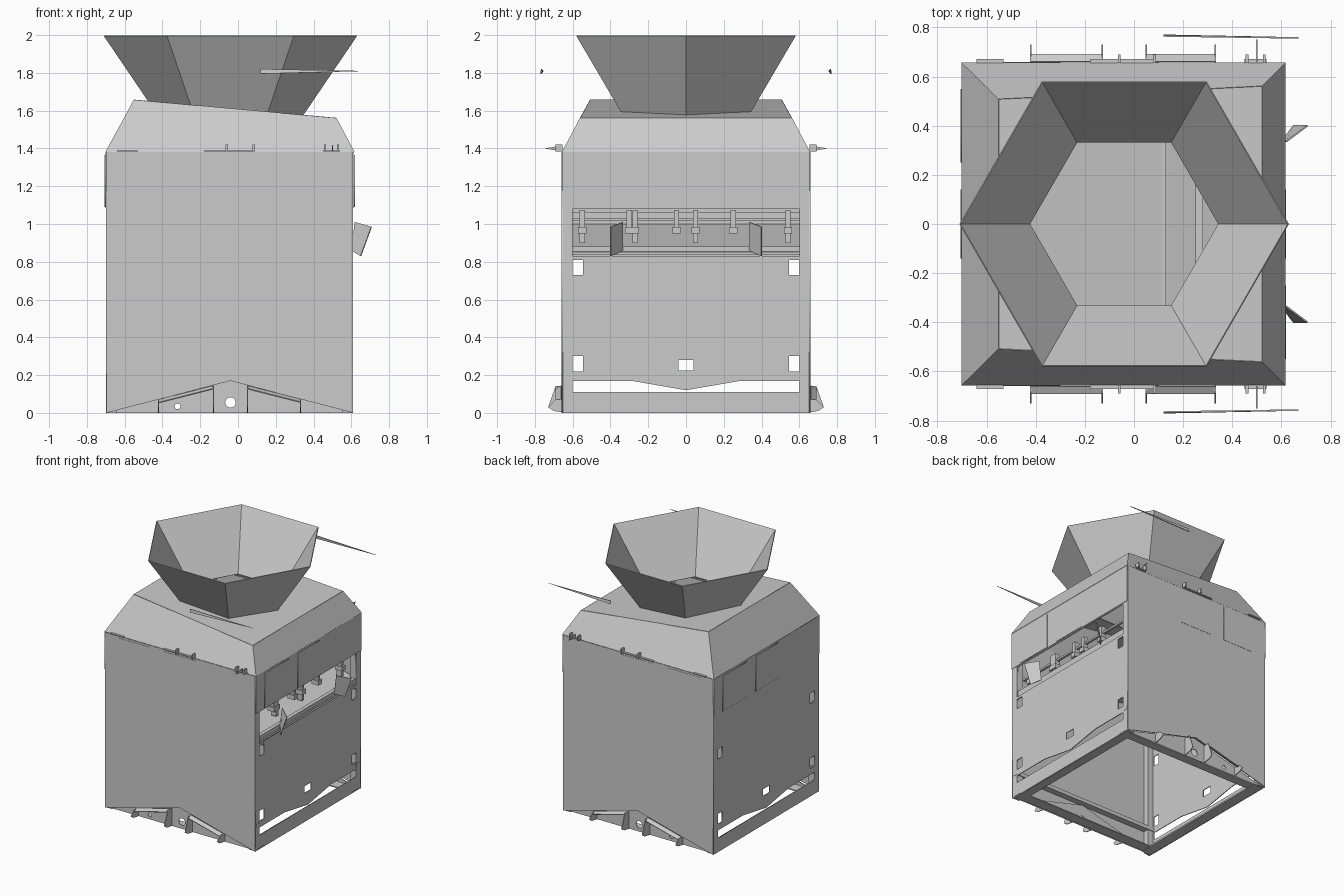
import bpy, bmesh, math
from mathutils import Matrix, Vector

cube = bpy.data.objects.get("Cube")
if cube:
    bpy.data.objects.remove(cube, do_unlink=True)

steel = bpy.data.materials.new("light grey steel")
steel.diffuse_color = (0.6, 0.6, 0.6, 1)
steel.use_nodes = True
steel.node_tree.nodes["Principled BSDF"].inputs["Base Color"].default_value = (0.6, 0.6, 0.6, 1)

X0, X1, Y = -0.695, 0.61, 0.655      # body walls
EAVE, MID = 1.38, -0.04              # wall top, centre line of the hopper
FACE_X = Matrix(((0, 0, 1, 0), (1, 0, 0, 0), (0, 1, 0, 0), (0, 0, 0, 1)))   # (y, z) outlines
FACE_Y = Matrix(((1, 0, 0, 0), (0, 0, -1, 0), (0, 1, 0, 0), (0, 0, 0, 1)))  # (x, z) outlines


def add(name, mesh):
    mesh.materials.clear()
    mesh.materials.append(steel)
    ob = bpy.data.objects.new(name, mesh)
    bpy.context.collection.objects.link(ob)
    return ob


def surface(name, verts, faces, thick=0.006):
    mesh = bpy.data.meshes.new(name)
    mesh.from_pydata(verts, [], faces)
    bm = bmesh.new()
    bm.from_mesh(mesh)
    bmesh.ops.recalc_face_normals(bm, faces=bm.faces)
    bm.to_mesh(mesh)
    bm.free()
    ob = add(name, mesh)
    mod = ob.modifiers.new("sheet", "SOLIDIFY")
    mod.thickness, mod.offset = thick, 0
    return ob


def sheet(name, loops, matrix, thick=0.003):
    """Flat plate: first loop is the outline, the others are holes."""
    curve = bpy.data.curves.new(name, "CURVE")
    curve.dimensions, curve.fill_mode, curve.extrude = "2D", "BOTH", thick
    for loop in loops:
        spline = curve.splines.new("POLY")
        spline.points.add(len(loop) - 1)
        for point, (u, v) in zip(spline.points, loop):
            point.co = (u, v, 0, 1)
        spline.use_cyclic_u = True
    temp = bpy.data.objects.new("temp", curve)
    bpy.context.collection.objects.link(temp)
    bpy.context.view_layer.update()
    mesh = bpy.data.meshes.new_from_object(temp.evaluated_get(bpy.context.evaluated_depsgraph_get()))
    bpy.data.objects.remove(temp)
    mesh.transform(matrix)
    mesh.name = name
    return add(name, mesh)


def box(name, x, y, z):
    mesh = bpy.data.meshes.new(name)
    bm = bmesh.new()
    bmesh.ops.create_cube(bm, size=1)
    for v in bm.verts:
        v.co = [r[0] + (c + 0.5) * (r[1] - r[0]) for c, r in zip(v.co, (x, y, z))]
    bm.to_mesh(mesh)
    bm.free()
    return add(name, mesh)


def rect(u0, u1, v0, v1):
    return [(u0, v0), (u1, v0), (u1, v1), (u0, v1)]


def ring(u, v, r, n, squash=1):
    return [(u + r * math.cos(math.tau * i / n), v + squash * r * math.sin(math.tau * i / n)) for i in range(n)]


def roof_z(x):
    return 1.606 - 0.09 * x


def hopper_radius(z):
    return 0.385 + (z - 1.58) / 0.42 * 0.285


# Side walls: window on the left wall, slots right through both
slots = [rect(s - 0.027, s + 0.027, z, z + 0.08) for s in (-0.573, 0.573) for z in (0.22, 0.73)]
slots.append(rect(-0.04, 0.04, 0.225, 0.28))
gap = [(-0.6, 0.11), (0.6, 0.11), (0.6, 0.17), (0.29, 0.17), (0, 0.12), (-0.29, 0.17), (-0.6, 0.17)]
wall = rect(-Y, Y, 0, EAVE)
window = rect(-0.6, 0.6, 0.83, 1.08)
sheet("left_wall", [wall, gap, window] + slots, Matrix.Translation((X1 - 0.005, 0, 0)) @ FACE_X)
sheet("right_wall", [wall, gap] + slots, Matrix.Translation((X0, 0, 0)) @ FACE_X)
for name, x in (("left", X1 + 0.003), ("right", X0 - 0.005)):
    place = Matrix.Translation((x, 0, 0)) @ FACE_X
    sheet(name + "_upper_cover", [rect(-Y, Y, 1.085, EAVE)], place, 0.002)
    for i, (a, b) in enumerate(((-0.55, -0.25), (-0.14, 0.14))):
        s = 1 if x > 0 else -1
        sheet(f"{name}_hatch_{i}", [rect(min(a * s, b * s), max(a * s, b * s), 1.09, 1.365)],
              Matrix.Translation((0.004 * s, 0, 0)) @ place, 0.002)

# Front and back: notched walls, skirts, fins and fittings
notch = [(X0, 0), (MID, 0.17), (X1, 0), (X1, EAVE), (X0, EAVE)]
for name, s in (("front", -1), ("back", 1)):
    at = lambda y: Matrix.Translation((0, s * y, 0)) @ FACE_Y
    sheet(name + "_wall", [notch], at(Y))
    sheet(name + "_skirt", [[(X0, 0), (X1, 0), (MID, 0.175)], ring(MID, 0.055, 0.028, 12),
                            ring(-0.32, 0.035, 0.016, 8)], at(Y - 0.02))
    for i, (a, b) in enumerate(((-0.58, -0.3), (-0.18, 0.1))):
        sheet(f"{name}_hatch_{i}", [rect(a, b, 1.09, 1.365)], at(Y + 0.003), 0.002)
    for i, x in enumerate((-0.42, -0.13, 0.05, 0.33)):
        top = 0.165 * (1 - abs(x - MID) / 0.65)
        surface(f"{name}_fin_{i}", [(x, s * 0.64, 0), (x, s * 0.7, 0.01), (x, s * 0.73, 0.03),
                                    (x, s * 0.69, top), (x, s * 0.64, top)], [(0, 1, 2, 3, 4)])
    for i, (a, b) in enumerate(((-0.42, -0.13), (0.05, 0.33))):
        za, zb = [0.165 * (1 - abs(x - MID) / 0.65) for x in (a, b)]
        surface(f"{name}_lip_{i}", [(a, s * 0.66, za), (b, s * 0.66, zb),
                                    (b, s * 0.69, zb - 0.015), (a, s * 0.69, za - 0.015)], [(0, 1, 2, 3)])
    for i, (a, b) in enumerate(((-0.64, -0.53), (-0.18, 0.09), (0.45, 0.54))):
        ys = sorted((s * 0.655, s * 0.672))
        box(f"{name}_rail_{i}", (a, b), ys, (1.383, 1.39))
    for i, x in enumerate((-0.06, 0.083, 0.46, 0.53)):
        box(f"{name}_hook_{i}", (x - 0.006, x + 0.006), sorted((s * 0.655, s * 0.69)), (1.385, 1.42))
    surface(name + "_hook_point", [(0.5, s * 0.66, 1.385), (0.5, s * 0.66, 1.415), (0.5, s * 0.75, 1.4)], [(0, 1, 2)])
    # Loose blade beside the hopper
    surface(name + "_blade", [(0.12, s * 0.768, 1.795), (0.12, s * 0.765, 1.82), (0.67, s * 0.757, 1.81)], [(0, 1, 2)])
    # Bottom flange, inner beams and corner posts
    box(name + "_bottom_flange", (X0, X1), sorted((s * 0.55, s * 0.635)), (0.004, 0.012))
    box(name + "_inner_beam", (X0, X1), sorted((s * 0.6, s * 0.65)), (0.18, 0.21))
    for side, a, b in (("left", 0.55, 0.6), ("right", -0.69, -0.64)):
        box(f"{name}_{side}_post", (a, b), sorted((s * 0.605, s * 0.65)), (0.0, EAVE))
for name, a, b in (("left", 0.53, 0.6), ("right", -0.69, -0.61)):
    box(name + "_bottom_flange", (a, b), (-0.64, 0.64), (0.0, 0.012))

# Sloping hood
low = [(X0 - 0.005, -Y, EAVE), (X1 + 0.005, -Y, EAVE), (X1 + 0.005, Y, EAVE), (X0 - 0.005, Y, EAVE)]
high = [(-0.55, -0.507, roof_z(-0.55)), (0.52, -0.56, roof_z(0.52)),
        (0.52, 0.56, roof_z(0.52)), (-0.55, 0.507, roof_z(-0.55))]
surface("hood_sides", low + high, [(i, (i + 1) % 4, 4 + (i + 1) % 4, 4 + i) for i in range(4)])
hole = []
for i in range(6):
    d = Vector((math.cos(math.tau * i / 6), math.sin(math.tau * i / 6)))
    r = 0.43
    for _ in range(6):
        r = hopper_radius(roof_z(MID + r * d.x))
    hole.append((MID + r * d.x, r * d.y))
roof = sheet("hood_roof", [[p[:2] for p in high], hole], Matrix())
for v in roof.data.vertices:
    v.co.z += roof_z(v.co.x)

# Six-sided hopper
rims = [(x, y, z) for z in (1.58, 1.997) for x, y in ring(MID, 0, hopper_radius(z), 6)]
surface("hopper", rims, [(i, (i + 1) % 6, 6 + (i + 1) % 6, 6 + i) for i in range(6)])

# Inner chute below the hopper
surface("chute_upper", [(X0, -0.64, 1.25), (0.12, -0.64, 1.05), (0.12, 0.64, 1.05), (X0, 0.64, 1.25)], [(0, 1, 2, 3)])
surface("chute_lower", [(0.12, -0.64, 1.0), (0.6, -0.64, 0.85), (0.6, 0.64, 0.85), (0.12, 0.64, 1.0)], [(0, 1, 2, 3)])
box("chute_lip", (0.115, 0.13), (-0.64, 0.64), (0.99, 1.06))

# Window sill, shaft, hangers and deflector flaps
box("window_sill", (0.57, 0.6), (-0.6, 0.6), (0.835, 0.88))
box("shaft", (0.5, 0.52), (-0.64, 0.64), (1.015, 1.03))
box("window_header", (0.25, 0.28), (-0.64, 0.64), (1.06, 1.1))
for i, y in enumerate((-0.55, -0.3, -0.27, -0.05, 0.05, 0.25, 0.54)):
    box(f"hanger_{i}", (0.49, 0.53), (y - 0.014, y + 0.014), (0.96 if i % 2 else 0.9, 1.075))
    box(f"hanger_foot_{i}", (0.48, 0.54), (y - 0.022, y + 0.022), (0.95, 0.985))
for name, s in (("front", -1), ("back", 1)):
    surface(name + "_flap", [(0.62, s * 0.335, 1.01), (0.707, s * 0.4, 0.985),
                             (0.65, s * 0.4, 0.83), (0.6, s * 0.335, 0.86)], [(0, 1, 2, 3)])
